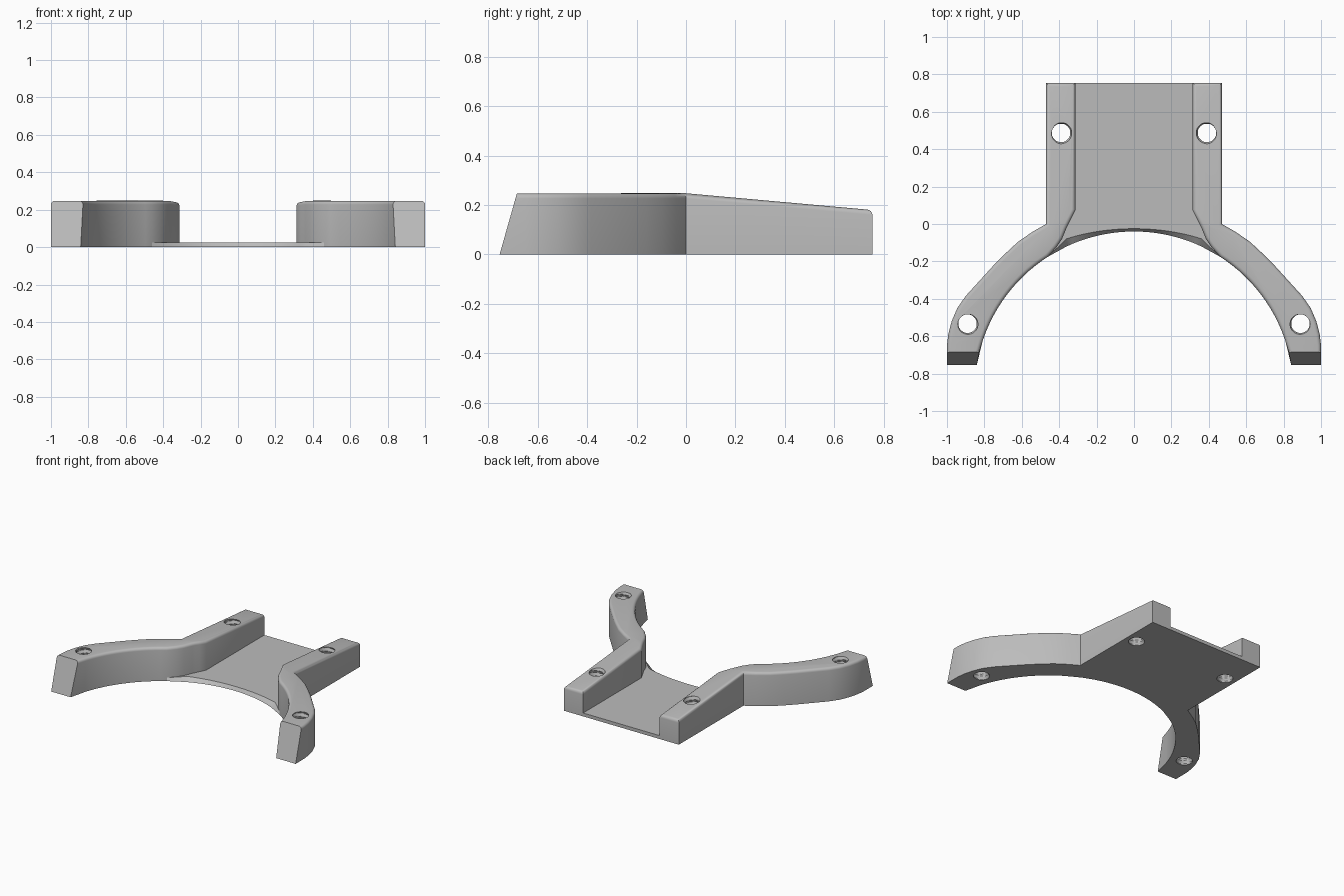
import bpy, bmesh, math

if "Cube" in bpy.data.objects:
    bpy.data.objects.remove(bpy.data.objects["Cube"], do_unlink=True)

grey = bpy.data.materials.new("plain grey")
grey.use_nodes = True
colour = (0.5, 0.5, 0.5, 1)
grey.diffuse_color = colour
grey.node_tree.nodes["Principled BSDF"].inputs["Base Color"].default_value = colour

BACK, FRONT, HEIGHT, PLATE = 0.755, -0.755, 0.247, 0.025
ARC_R, ARC_Y = 0.852, -0.892


def arc(x):
    """Point on the big round cut-out."""
    return (x, ARC_Y + math.sqrt(ARC_R ** 2 - x ** 2))


def prism(outline, height):
    bm = bmesh.new()
    base = bm.faces.new([bm.verts.new((x, y, 0)) for x, y in outline])
    result = bmesh.ops.extrude_face_region(bm, geom=[base], use_keep_orig=True)
    for v in result["geom"]:
        if isinstance(v, bmesh.types.BMVert):
            v.co.z = height
    bmesh.ops.recalc_face_normals(bm, faces=bm.faces)
    return bm


def make_object(name, bm):
    bmesh.ops.recalc_face_normals(bm, faces=bm.faces)
    mesh = bpy.data.meshes.new(name)
    bm.to_mesh(mesh)
    bm.free()
    mesh.materials.append(grey)
    obj = bpy.data.objects.new(name, mesh)
    bpy.context.collection.objects.link(obj)
    return obj


def activate(obj):
    bpy.ops.object.select_all(action="DESELECT")
    obj.select_set(True)
    bpy.context.view_layer.objects.active = obj


def finish(obj):
    """Mirror to the other side and smooth the curved walls."""
    activate(obj)
    mod = obj.modifiers.new("Mirror", "MIRROR")
    mod.use_clip = True
    bpy.ops.object.modifier_apply(modifier=mod.name)
    bpy.ops.object.shade_smooth_by_angle(angle=math.radians(30))


def thread_cutter(x, y):
    """Screw-thread shaped cutter standing through the arm."""
    bm = bmesh.new()
    sides, rows, pitch = 28, 64, 0.04
    rings = []
    for r in range(rows + 1):
        z = -0.03 + 0.32 * r / rows
        ring = []
        for s in range(sides):
            turn = s / sides
            phase = (z / pitch - turn) % 1
            rad = 0.049 + 0.02 * min(phase, 1 - phase)
            a = turn * math.tau
            ring.append(bm.verts.new((x + rad * math.cos(a), y + rad * math.sin(a), z)))
        rings.append(ring)
    for low, high in zip(rings, rings[1:]):
        for s in range(sides):
            t = (s + 1) % sides
            bm.faces.new((low[s], low[t], high[t], high[s]))
    bm.faces.new(rings[0][::-1])
    bm.faces.new(rings[-1])
    cutter = make_object("hole_cutter", bm)
    cutter.hide_render = True
    return cutter


# Shared wall between the arm and the plate
bend = [arc(0.46), (0.415, -0.125), (0.385, -0.08), (0.36, -0.02), (0.335, 0.03), (0.313, 0.075)]

# Side arms: straight rail behind, curved leg in front
outer = [(0.47, BACK), (0.47, 0), (0.54, -0.04), (0.62, -0.095), (0.69, -0.16), (0.75, -0.22),
         (0.90, -0.385), (0.945, -0.45), (0.975, -0.52), (0.993, -0.59), (1.0, -0.65), (1.0, FRONT)]
inner = [(0.841, FRONT)] + [arc(0.81 - 0.35 * (i / 14) ** 1.4) for i in range(14)]
bm = prism(outer + inner + bend + [(0.313, BACK)], HEIGHT)
bmesh.ops.bisect_plane(bm, geom=bm.verts[:] + bm.edges[:] + bm.faces[:],
                       dist=0.0001, plane_co=(0, 0, 0), plane_no=(0, 1, 0))
top_faces = {f for f in bm.faces if f.normal.z > 0.9}
for v in bm.verts:
    if v.co.z > 0.1:
        if v.co.y > 0:
            v.co.z -= 0.067 * v.co.y / BACK
        elif v.co.y < FRONT + 0.001:
            # Slanted front end
            v.co.y += 0.07
            if v.co.x < 0.9:
                v.co.x = arc(0.828)[0]
rim = [e for e in bm.edges
       if sum(f in top_faces for f in e.link_faces) == 1
       and any(v.co.y > -0.683 for v in e.verts)]
bmesh.ops.bevel(bm, geom=rim, offset=0.02, segments=4, profile=0.5,
                affect="EDGES", clamp_overlap=True)
arms = make_object("side_arms", bm)

# Threaded screw holes
for x, y in ((0.39, 0.487), (0.89, -0.533)):
    cutter = thread_cutter(x, y)
    activate(arms)
    mod = arms.modifiers.new("Hole", "BOOLEAN")
    mod.operation = "DIFFERENCE"
    mod.solver = "EXACT"
    mod.object = cutter
    bpy.ops.object.modifier_apply(modifier=mod.name)
    bpy.data.objects.remove(cutter, do_unlink=True)
finish(arms)

# Thin base plate with a feathered front edge
rim_points = [arc(0.36 * i / 12) for i in range(13)]
bm = prism([(0, BACK)] + rim_points + bend + [(0.313, BACK)], PLATE)
for v in bm.verts:
    x, y, z = v.co
    if z > 0 and x < 0.37 and abs(y - arc(x)[1]) < 0.001:
        v.co.y += 0.015 + 0.2 * x * x
plate = make_object("base_plate", bm)
bmesh_faces = [f for f in plate.data.polygons if abs(f.center.x) < 1e-5]
bm = bmesh.new()
bm.from_mesh(plate.data)
bm.faces.ensure_lookup_table()
bmesh.ops.delete(bm, geom=[bm.faces[f.index] for f in bmesh_faces], context="FACES_ONLY")
bm.to_mesh(plate.data)
bm.free()
finish(plate)
